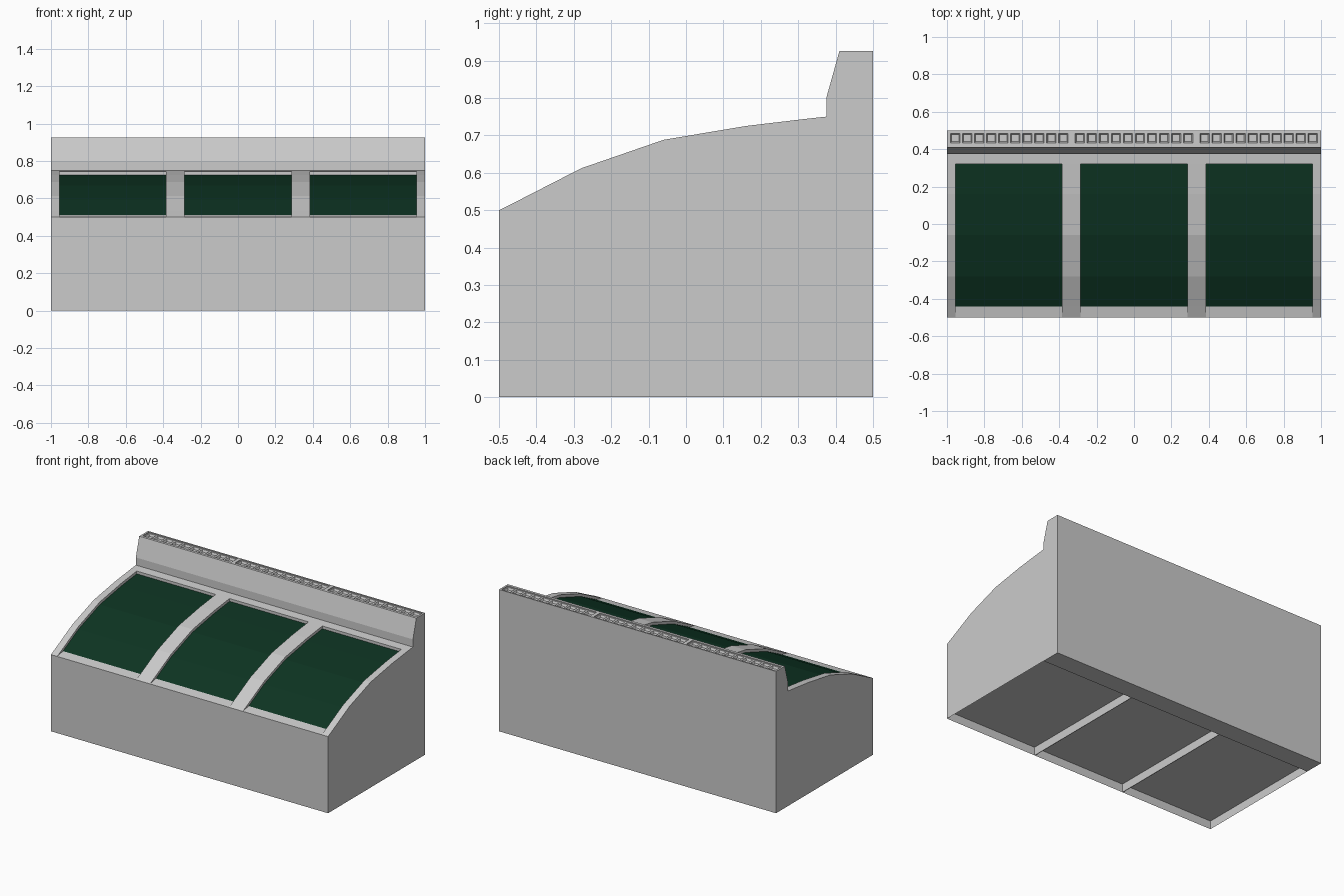
import bpy, bmesh
from mathutils import Vector

if "Cube" in bpy.data.objects:
    bpy.data.objects.remove(bpy.data.objects["Cube"])


def material(name, rgb):
    m = bpy.data.materials.new(name)
    m.diffuse_color = (*rgb, 1)
    m.use_nodes = True
    m.node_tree.nodes["Principled BSDF"].inputs["Base Color"].default_value = m.diffuse_color
    return m


GREY = material("light grey", (0.60, 0.60, 0.60))
GREEN = material("dark green", (0.004, 0.034, 0.016))

# Curved top of the cabinet: (y, z) rows, including the window limits
ROWS = [(-.5, .5), (-.44, .53), (-.28, .612), (-.06, .688),
        (.16, .725), (.32, .744), (.375, .75)]
RISER = [(.375, .80), (.41, .925), (.5, .925)]
COLS = [-1, -.955, -.385, -.285, .285, .385, .955, 1]
DROP = .018          # how far the panels sit below the frame
CEILING = .054       # underside recess height
TOP = .925


def face(bm, pts, out):
    """Add a face whose normal points along out."""
    f = bm.faces.new([bm.verts.new(p) for p in pts])
    f.normal_update()
    if f.normal.dot(Vector(out)) < 0:
        f.normal_flip()


def finish(bm, name, mat):
    bmesh.ops.remove_doubles(bm, verts=bm.verts, dist=1e-5)
    mesh = bpy.data.meshes.new(name)
    bm.to_mesh(mesh)
    bm.free()
    mesh.materials.append(mat)
    ob = bpy.data.objects.new(name, mesh)
    bpy.context.collection.objects.link(ob)
    return ob


def strip(bm, x0, x1, a, b, out, drop=0):
    """Quad across x between two profile points."""
    (ya, za), (yb, zb) = a, b
    da = 0 if ya == -.5 else drop
    face(bm, [(x0, ya, za - da), (x1, ya, za - da),
              (x1, yb, zb - drop), (x0, yb, zb - drop)], out)


# Cabinet body: ends, front, back and riser
bm = bmesh.new()
for s in (-1, 1):
    outline = [(-.5, 0)] + ROWS + RISER + [(.5, 0)]
    face(bm, [(s, y, z) for y, z in outline], (s, 0, 0))
strip(bm, -1, 1, (-.5, 0), (-.5, .5), (0, -1, 0))
strip(bm, -1, 1, (.5, 0), (.5, TOP), (0, 1, 0))
strip(bm, -1, 1, (.375, .75), RISER[0], (0, -1, 0))
strip(bm, -1, 1, RISER[0], RISER[1], (0, -1, 0))

# Underside: recessed floor and rear foot
strip(bm, -1, 1, (-.5, CEILING), (.375, CEILING), (0, 0, -1))
strip(bm, -1, 1, (.375, 0), (.375, CEILING), (0, -1, 0))
strip(bm, -1, 1, (.375, 0), (.5, 0), (0, 0, -1))

# Frame bars, sills and the walls around each window
for i, (x0, x1) in enumerate(zip(COLS, COLS[1:])):
    window = i % 2 == 1
    for j, (a, b) in enumerate(zip(ROWS, ROWS[1:])):
        if not window or j == 5:
            strip(bm, x0, x1, a, b, (0, 0, 1))
            continue
        if j == 0:
            strip(bm, x0, x1, a, b, (0, 0, 1), DROP)
        for x, n in ((x0, 1), (x1, -1)):
            wall = [(x, *a), (x, *b), (x, b[0], b[1] - DROP)]
            if j:
                wall.append((x, a[0], a[1] - DROP))
            face(bm, wall, (n, 0, 0))
    if window:
        y, z = ROWS[5]
        strip(bm, x0, x1, (y, z - DROP), (y, z), (0, -1, 0))
finish(bm, "cabinet_body", GREY)

# Green curved panels in the three windows
for x0, x1 in zip(COLS[1::2], COLS[2::2]):
    bm = bmesh.new()
    for a, b in zip(ROWS[1:5], ROWS[2:6]):
        strip(bm, x0, x1, a, b, (0, 0, 1), DROP)
    finish(bm, "curved_panel", GREEN)

# Thin dividers under the floor
for x in (-1 / 3, 1 / 3):
    bm = bmesh.new()
    bmesh.ops.create_cube(bm, size=1)
    bmesh.ops.scale(bm, verts=bm.verts, vec=(.004, .875, CEILING))
    bmesh.ops.translate(bm, verts=bm.verts, vec=(x, -.0625, CEILING / 2))
    finish(bm, "floor_divider", GREY)


def corners(r, z):
    x0, x1, y0, y1 = r
    return [Vector(p) for p in ((x0, y0, z), (x1, y0, z), (x1, y1, z), (x0, y1, z))]


def ring(bm, outer, z0, inner, z1):
    """Four quads between two rectangles, facing up and inwards."""
    o, n = corners(outer, z0), corners(inner, z1)
    mid = sum(o, Vector()) / 4
    for k in range(4):
        m = (k + 1) % 4
        inward = mid - (o[k] + o[m]) / 2
        inward.z = 1
        face(bm, [o[k], o[m], n[m], n[k]], inward)


def shrink(r, d):
    return (r[0] + d, r[1] - d, r[2] + d, r[3] - d)


# Top vents: three sunken trays with ten tapered holes each
for g in range(3):
    bm = bmesh.new()
    left = -1 + g * 2 / 3
    tray = (left + .012, left + 2 / 3 - .012, .427, .492)
    ring(bm, (left, left + 2 / 3, .41, .5), TOP, tray, TOP)
    ring(bm, tray, TOP, tray, TOP - .006)
    step = (tray[1] - tray[0]) / 10
    for k in range(10):
        cell = (tray[0] + k * step, tray[0] + (k + 1) * step, tray[2], tray[3])
        hole = shrink(cell, .007)
        pit = shrink(hole, .006)
        ring(bm, cell, TOP - .006, hole, TOP - .006)
        ring(bm, hole, TOP - .006, pit, TOP - .02)
        face(bm, corners(pit, TOP - .02), (0, 0, 1))
    finish(bm, "top_vent", GREY)
